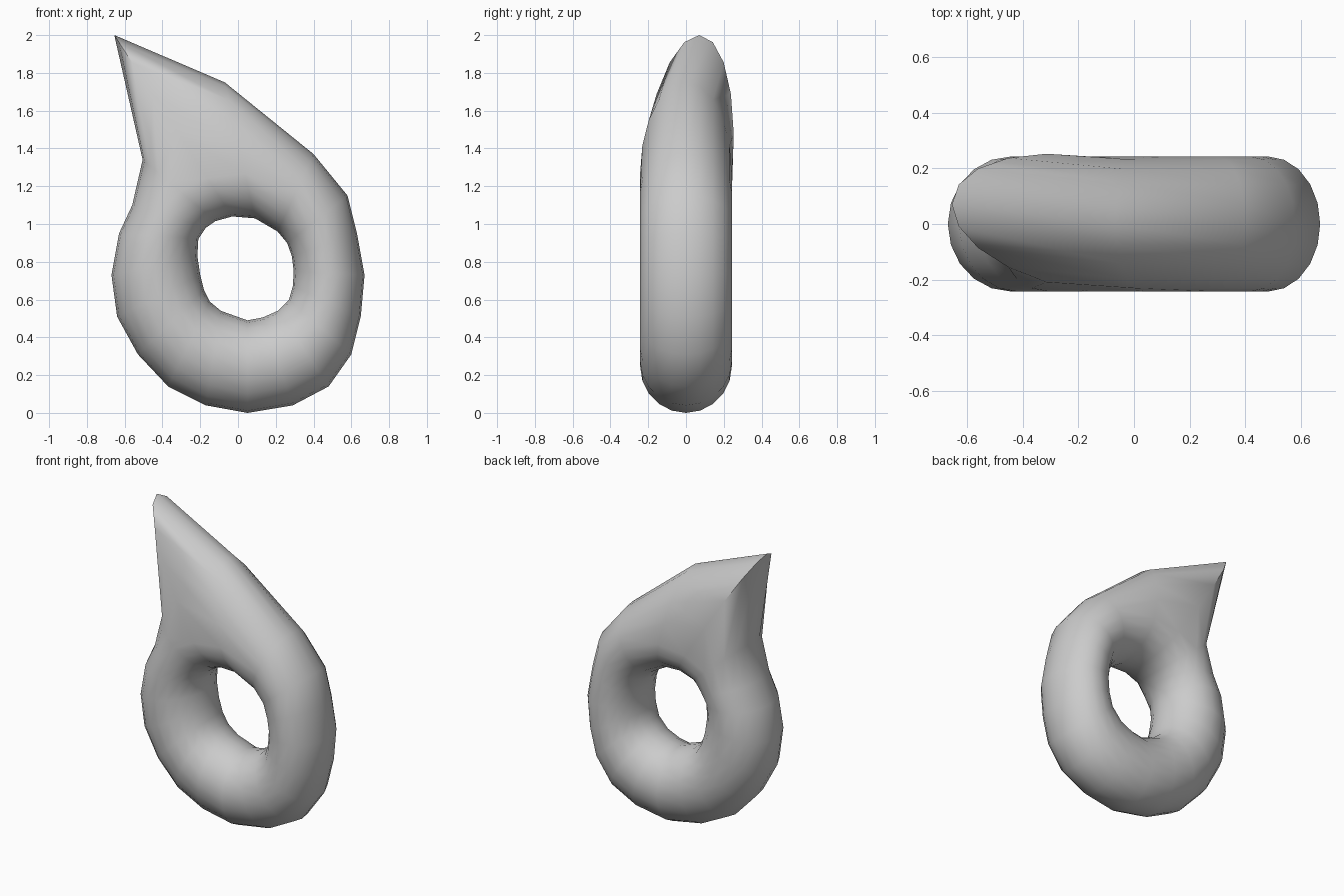
import bpy, bmesh, math
from mathutils import Vector

if "Cube" in bpy.data.objects:
    bpy.data.objects.remove(bpy.data.objects["Cube"])

# Paired outer and inner outlines (x, z), counter-clockwise from the bottom
OUTER = [(.05, 0), (.29, .04), (.48, .14), (.60, .31), (.65, .51), (.67, .73),
         (.63, .95), (.58, 1.15), (.40, 1.37), (-.07, 1.75), (-.655, 2.0),
         (-.505, 1.34), (-.56, 1.10), (-.63, .95), (-.67, .73), (-.64, .51),
         (-.53, .31), (-.37, .14), (-.17, .04)]
INNER = [(.05, .49), (.13, .505), (.21, .54), (.27, .60), (.29, .67), (.295, .75),
         (.285, .83), (.26, .90), (.21, .96), (.09, 1.03), (-.03, 1.04),
         (-.12, 1.015), (-.17, .98), (-.21, .92), (-.215, .83), (-.20, .73),
         (-.18, .65), (-.15, .59), (-.09, .54)]
SIDES, HALF, TIP = 20, .243, 10

bm = bmesh.new()
rings = []
for i, (o, n) in enumerate(zip(OUTER, INNER)):
    o, n = Vector((o[0], 0, o[1])), Vector((n[0], 0, n[1]))
    d = (o - n).length
    mid = min(HALF, d / 2)          # round inside, stretched outside
    ring = []
    for k in range(SIDES):
        a = 2 * math.pi * k / SIDES
        c = math.cos(a)
        s = mid + (d - mid if c > 0 else mid) * c
        p = n + (o - n) * (s / d)
        p.y = HALF * math.sin(a)
        if i == TIP and c > 0:      # tip leans slightly to the back
            p.y += .07 * c
        ring.append(bm.verts.new(p))
    rings.append(ring)

# Skin the closed loop of cross-sections
for i, r in enumerate(rings):
    q = rings[(i + 1) % len(rings)]
    for k in range(SIDES):
        m = (k + 1) % SIDES
        bm.faces.new((r[k], r[m], q[m], q[k]))
bmesh.ops.recalc_face_normals(bm, faces=bm.faces)

mesh = bpy.data.meshes.new("horned_ring")
bm.to_mesh(mesh)
bm.free()
ring_obj = bpy.data.objects.new("horned_ring", mesh)
bpy.context.collection.objects.link(ring_obj)
bpy.context.view_layer.objects.active = ring_obj
ring_obj.select_set(True)
bpy.ops.object.shade_smooth_by_angle(angle=math.radians(60))
